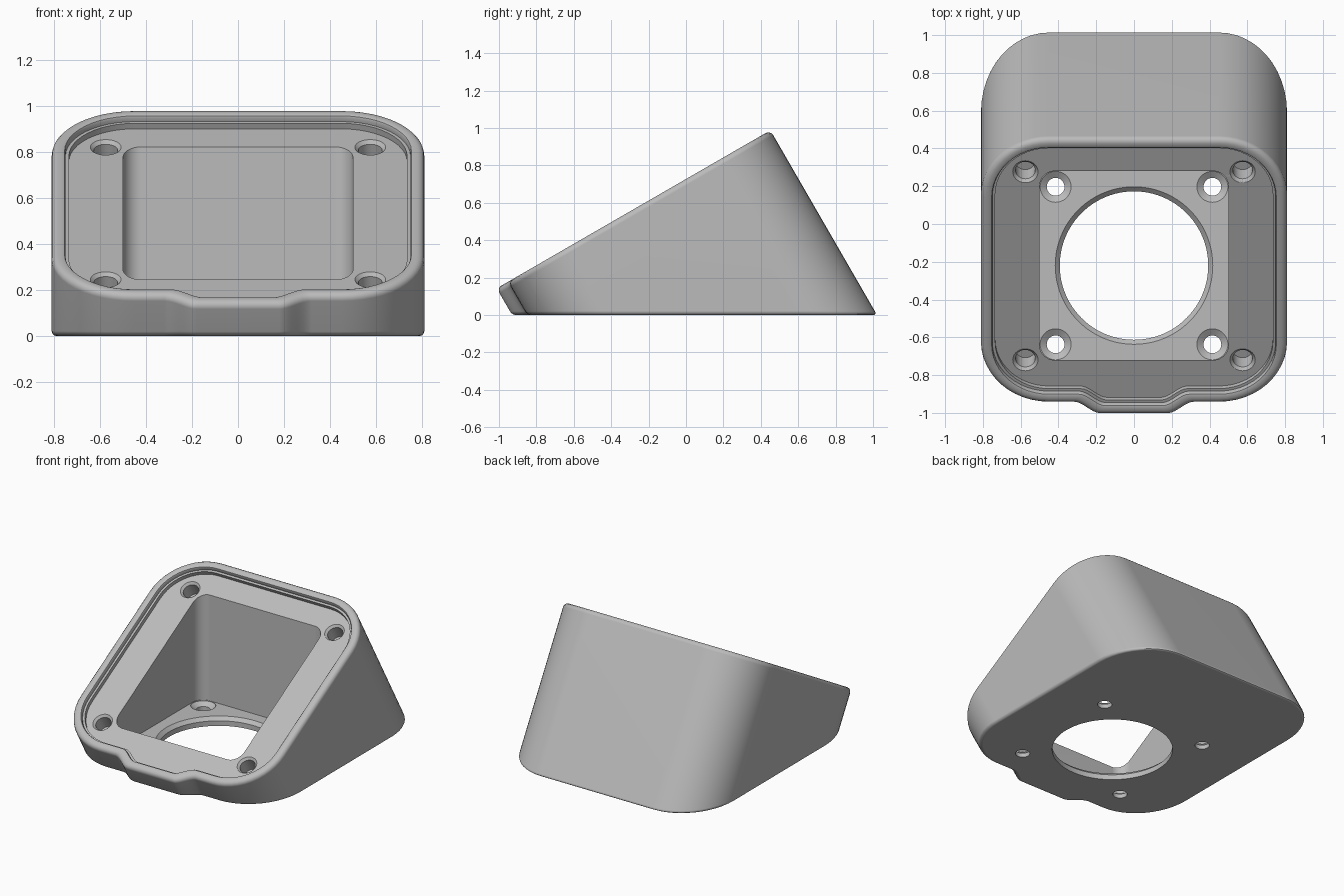
import bpy, bmesh
from math import sin, cos, pi, radians
from mathutils import Matrix, Vector

cube = bpy.data.objects.get("Cube")
if cube:
    bpy.data.objects.remove(cube, do_unlink=True)

TILT = Matrix.Rotation(radians(30), 4, 'X')   # frame of the sloping face
MID = 0.075                                   # centre of the outline on the slope
FLOOR = 0.06                                  # base plate thickness
CY = -0.22                                    # centre of the pocket

grey = bpy.data.materials.new("plain_grey")
grey.use_nodes = True
grey.diffuse_color = (0.5, 0.5, 0.5, 1)
grey.node_tree.nodes["Principled BSDF"].inputs["Base Color"].default_value = (0.5, 0.5, 0.5, 1)


def rounded_square(half, radius, cy, steps=12):
    """Counter-clockwise outline starting at the front right corner."""
    c = half - radius
    pts = []
    for k, (sx, sy) in enumerate([(1, -1), (1, 1), (-1, 1), (-1, -1)]):
        for i in range(steps + 1):
            a = (k - 1 + i / steps) * pi / 2
            pts.append((sx * c + radius * cos(a), cy + sy * c + radius * sin(a)))
    return pts


def body_outline(d):
    """Outline inset by d, with a shallow tab in the front edge."""
    pts = rounded_square(0.81 - d, 0.36 - d, MID)
    n = 8
    tab = []
    for i in range(n + 1):
        t = i / n
        drop = 0.07 * t * t * (3 - 2 * t)
        tab.append((-0.32 + 0.14 * t + 0.5 * d, MID - 0.81 + d - drop))
    return pts + tab + [(-x, y) for x, y in reversed(tab)]


def loft(bm, rings):
    """Skin a stack of rings and close both ends."""
    loops = [[bm.verts.new(p) for p in ring] for ring in rings]
    for a, b in zip(loops, loops[1:]):
        for i in range(len(a)):
            j = (i + 1) % len(a)
            bm.faces.new((a[i], a[j], b[j], b[i]))
    bm.faces.new(list(reversed(loops[0])))
    bm.faces.new(loops[-1])


def make_object(name, bm):
    bmesh.ops.recalc_face_normals(bm, faces=bm.faces[:])
    mesh = bpy.data.meshes.new(name)
    bm.to_mesh(mesh)
    bm.free()
    mesh.materials.append(grey)
    obj = bpy.data.objects.new(name, mesh)
    bpy.context.collection.objects.link(obj)
    return obj


def turned_cutter(name, profile, matrix, n=48):
    """Round cutter from (radius, height) pairs."""
    bm = bmesh.new()
    loft(bm, [[matrix @ Vector((r * cos(2 * pi * i / n), r * sin(2 * pi * i / n), z))
               for i in range(n)] for r, z in profile])
    return make_object(name, bm)


# Body: wall, rounded rim, stepped recess
profile = [(0, -0.8), (0, 0.6), (0.004, 0.615), (0.014, 0.626), (0.028, 0.63),
           (0.045, 0.63), (0.056, 0.626), (0.06, 0.617), (0.06, 0.6),
           (0.075, 0.6), (0.075, 0.572)]
bm = bmesh.new()
loft(bm, [[TILT @ Vector((x, y, w)) for x, y in body_outline(d)] for d, w in profile])

# Level base with a softened edge
bmesh.ops.bisect_plane(bm, geom=bm.verts[:] + bm.edges[:] + bm.faces[:],
                       plane_co=(0, 0, 0), plane_no=(0, 0, 1), clear_inner=True)
rim = [e for e in bm.edges if e.is_boundary]
bmesh.ops.edgeloop_fill(bm, edges=rim)
bmesh.ops.recalc_face_normals(bm, faces=bm.faces[:])
base_edges = [e for e in bm.edges if all(abs(v.co.z) < 1e-5 for v in e.verts)]
bmesh.ops.bevel(bm, geom=base_edges, offset=0.022, offset_type='OFFSET',
                segments=4, profile=0.5, affect='EDGES', clamp_overlap=False)
body = make_object("sloped_housing", bm)

# Upright pocket down to the base plate
bm = bmesh.new()
loft(bm, [[(x, y, z) for x, y in rounded_square(0.5, 0.08, CY)] for z in (FLOOR, 1.5)])
cutters = [make_object("pocket_cutter", bm)]

# Large chamfered opening in the base
cutters.append(turned_cutter(
    "base_opening_cutter",
    [(0.393, -0.1), (0.393, FLOOR - 0.024), (0.417, FLOOR), (0.417, FLOOR + 0.03)],
    Matrix.Translation((0, CY, 0)), 96))

for sx in (-1, 1):
    for sy in (-1, 1):
        # Countersunk holes through the base
        cutters.append(turned_cutter(
            "base_screw_cutter",
            [(0.047, -0.1), (0.047, 0.03), (0.082, FLOOR - 0.005), (0.082, FLOOR + 0.02)],
            Matrix.Translation((0.415 * sx, CY + 0.417 * sy, 0))))
        # Blind holes in the recess
        cutters.append(turned_cutter(
            "face_screw_cutter",
            [(0.052, 0.46), (0.052, 0.557), (0.067, 0.572), (0.067, 0.59)],
            TILT @ Matrix.Translation((0.575 * sx, MID + 0.575 * sy, 0))))

# Cut the openings and discard the cutters
for c in cutters:
    c.hide_render = True
    mod = body.modifiers.new(c.name, 'BOOLEAN')
    mod.operation = 'DIFFERENCE'
    mod.solver = 'EXACT'
    mod.object = c
deps = bpy.context.evaluated_depsgraph_get()
result = bpy.data.meshes.new_from_object(body.evaluated_get(deps))
body.modifiers.clear()
body.data = result
for c in cutters:
    bpy.data.objects.remove(c, do_unlink=True)

# Smooth curves, crisp edges
bpy.ops.object.select_all(action='DESELECT')
body.select_set(True)
bpy.context.view_layer.objects.active = body
bpy.ops.object.shade_smooth_by_angle(angle=radians(32))
weighted = body.modifiers.new("even_shading", 'WEIGHTED_NORMAL')
weighted.keep_sharp = True
